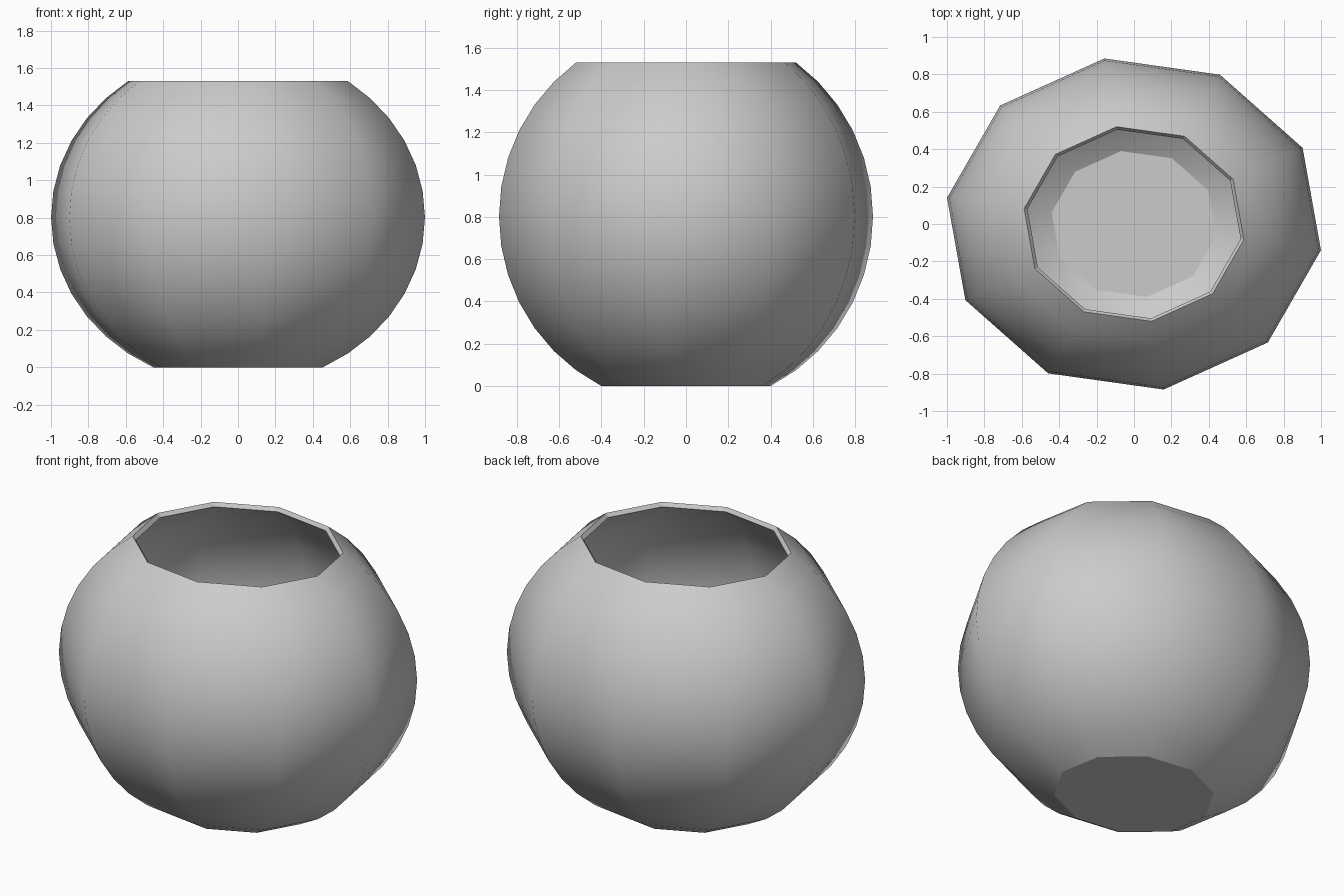
import bpy
import bmesh
from math import sin, cos, radians

old = bpy.data.objects.get("Cube")
if old:
    bpy.data.objects.remove(old)

SIDES = 10
SCALE = (1.012, 0.896, 0.9)        # slightly oval sphere
TURN = radians(-9)
WALL = 0.97                        # inner shell relative to outer
ANGLES = range(27, 145, 9)         # ring angles from the bottom pole up
BASE = SCALE[2] * cos(radians(27))

# Grey clay
clay = bpy.data.materials.new("light_grey")
clay.use_nodes = True
grey = (0.6, 0.6, 0.6, 1)
clay.diffuse_color = grey
clay.node_tree.nodes["Principled BSDF"].inputs["Base Color"].default_value = grey

bm = bmesh.new()


def ring(angle, size):
    """One ten-sided ring of the shell."""
    a = radians(angle)
    verts = []
    for i in range(SIDES):
        t = TURN + radians(360 / SIDES) * i
        verts.append(bm.verts.new((
            SCALE[0] * size * sin(a) * cos(t),
            SCALE[1] * size * sin(a) * sin(t),
            BASE - SCALE[2] * size * cos(a))))
    return verts


def bridge(lower, upper, smooth=True):
    for i in range(SIDES):
        j = (i + 1) % SIDES
        face = bm.faces.new((lower[i], lower[j], upper[j], upper[i]))
        face.smooth = smooth


# Outer and inner walls
outer = [ring(a, 1) for a in ANGLES]
inner = [ring(a, WALL) for a in ANGLES]
for low, high in zip(outer, outer[1:]):
    bridge(low, high)
for low, high in zip(inner, inner[1:]):
    bridge(high, low)

# Rim, underside and inside floor stay flat
bridge(outer[-1], inner[-1], smooth=False)
bm.faces.new(outer[0][::-1])
bm.faces.new(inner[0])

mesh = bpy.data.meshes.new("bowl")
bm.to_mesh(mesh)
bm.free()
mesh.materials.append(clay)
bowl = bpy.data.objects.new("bowl", mesh)
bpy.context.collection.objects.link(bowl)
